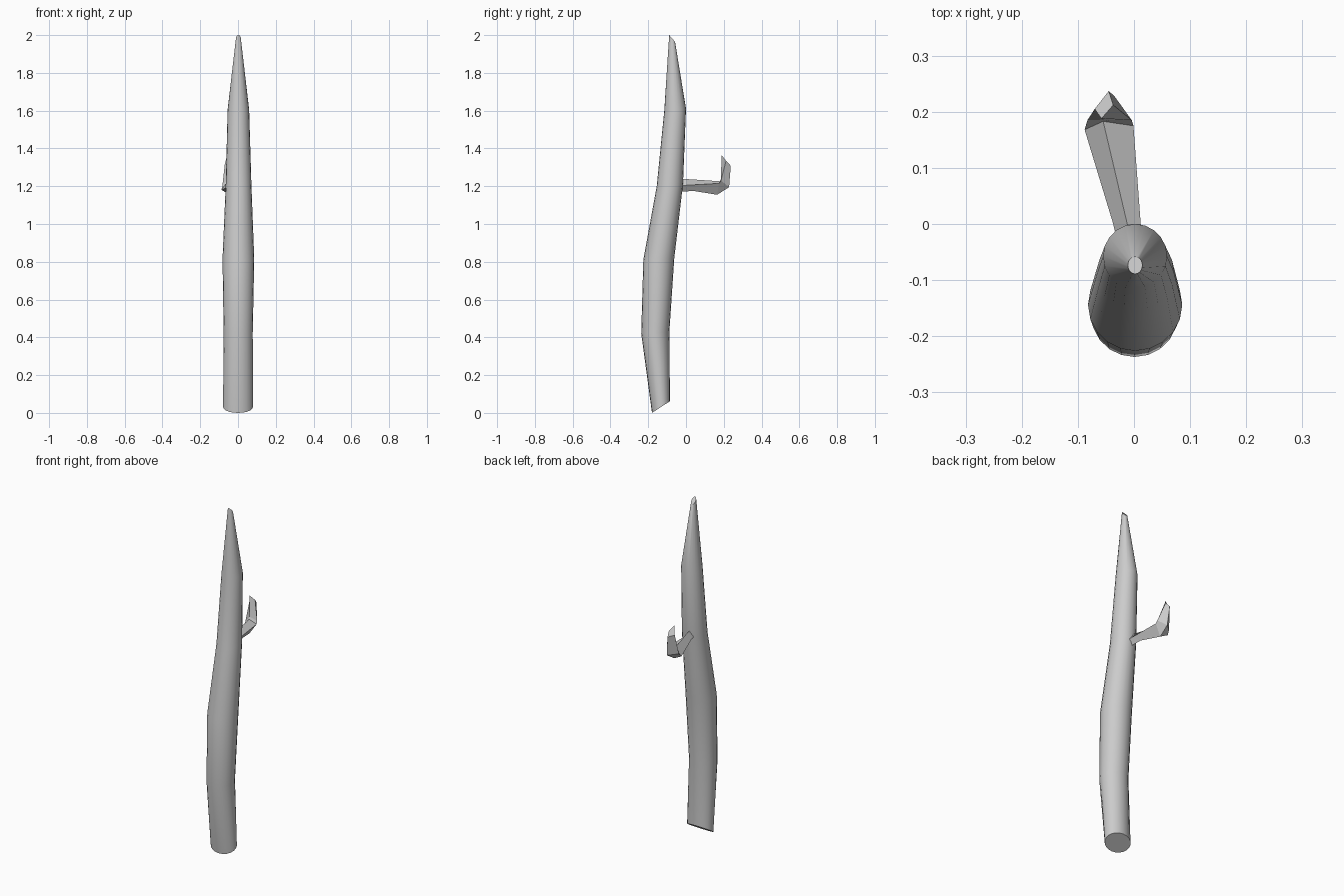
import bpy, math

if "Cube" in bpy.data.objects:
    bpy.data.objects.remove(bpy.data.objects["Cube"])


def loft(name, rings, smooth_angle=None):
    """Skin a list of equal-sized rings and cap both ends."""
    n = len(rings[0])
    verts = [p for r in rings for p in r]
    faces = [tuple(reversed(range(n)))]
    for k in range(len(rings) - 1):
        for i in range(n):
            j = (i + 1) % n
            faces.append((k*n + i, k*n + j, (k+1)*n + j, (k+1)*n + i))
    faces.append(tuple(range(len(verts) - n, len(verts))))
    mesh = bpy.data.meshes.new(name)
    mesh.from_pydata(verts, [], faces)
    mesh.update()
    obj = bpy.data.objects.new(name, mesh)
    bpy.context.collection.objects.link(obj)
    if smooth_angle:
        bpy.ops.object.select_all(action='DESELECT')
        bpy.context.view_layer.objects.active = obj
        obj.select_set(True)
        bpy.ops.object.shade_smooth_by_angle(angle=math.radians(smooth_angle))
    return obj


def trunk_ring(front, back, rx, cx, sides=20):
    """Ellipse through a front and a back (y, z) point."""
    (y0, z0), (y1, z1) = front, back
    ring = []
    for i in range(sides):
        a = 2 * math.pi * i / sides
        t = (1 + math.sin(a)) / 2
        ring.append((cx + rx * math.cos(a), y0 + (y1 - y0) * t, z0 + (z1 - z0) * t))
    return ring


# Trunk: bent, tapering, with slanted cuts at foot and tip
sections = [
    ((-0.18, 0.0), (-0.085, 0.062), 0.079, 0.0),
    ((-0.237, 0.42), (-0.088, 0.43), 0.077, 0.001),
    ((-0.226, 0.81), (-0.062, 0.82), 0.084, 0.002),
    ((-0.155, 1.20), (-0.016, 1.21), 0.068, 0.003),
    ((-0.115, 1.60), (0.0, 1.61), 0.057, 0.002),
    ((-0.089, 2.0), (-0.058, 1.965), 0.013, 0.002),
]
loft("trunk", [trunk_ring(*s) for s in sections], 40)

# Side branch: four-sided, runs backward then turns up (left, bottom, right, top)
branch = [
    [(-0.028, -0.04, 1.205), (-0.004, -0.04, 1.17), (0.018, -0.04, 1.20), (-0.006, -0.04, 1.24)],
    [(-0.037, 0.0, 1.205), (-0.010, 0.04, 1.175), (0.012, 0.0, 1.205), (-0.012, 0.0, 1.238)],
    [(-0.088, 0.168, 1.18), (-0.040, 0.165, 1.155), (-0.001, 0.175, 1.215), (-0.055, 0.183, 1.226)],
    [(-0.083, 0.185, 1.20), (-0.035, 0.228, 1.195), (-0.004, 0.185, 1.23), (-0.055, 0.186, 1.24)],
    [(-0.070, 0.205, 1.315), (-0.045, 0.237, 1.308), (-0.037, 0.212, 1.335), (-0.058, 0.188, 1.365)],
]
loft("branch", branch)
